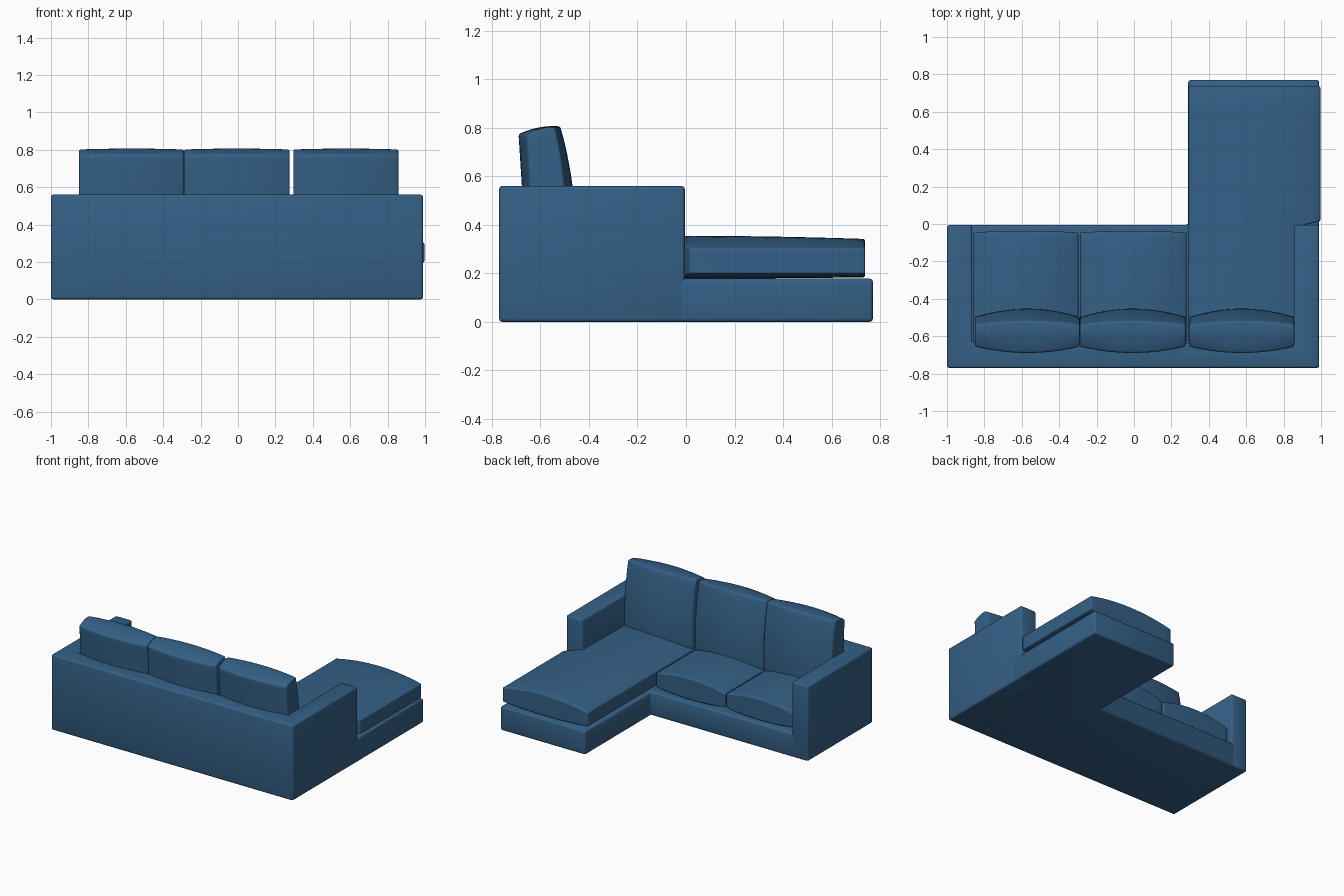
import bpy, bmesh, math

if "Cube" in bpy.data.objects:
    bpy.data.objects.remove(bpy.data.objects["Cube"])

fabric = bpy.data.materials.new("blue_fabric")
fabric.diffuse_color = (0.034, 0.117, 0.238, 1)
fabric.use_nodes = True
fabric.node_tree.nodes["Principled BSDF"].inputs["Base Color"].default_value = fabric.diffuse_color


def finish(name, bm, width):
    """Round the hard edges, then turn the bmesh into a smooth-shaded object."""
    bmesh.ops.recalc_face_normals(bm, faces=bm.faces)
    hard = [e for e in bm.edges if e.calc_face_angle(0) > math.radians(40)]
    bmesh.ops.bevel(bm, geom=hard, offset=width, segments=3, profile=0.5,
                    affect='EDGES', clamp_overlap=True)
    me = bpy.data.meshes.new(name)
    bm.to_mesh(me)
    bm.free()
    ob = bpy.data.objects.new(name, me)
    me.materials.append(fabric)
    bpy.context.collection.objects.link(ob)
    bpy.ops.object.select_all(action='DESELECT')
    ob.select_set(True)
    bpy.context.view_layer.objects.active = ob
    bpy.ops.object.shade_smooth_by_angle(angle=math.radians(40))


def slab(name, outline, height):
    """Extrude a floor outline upward from z = 0."""
    bm = bmesh.new()
    face = bm.faces.new([bm.verts.new((x, y, 0)) for x, y in outline])
    top = bmesh.ops.extrude_face_region(bm, geom=[face])["geom"]
    bmesh.ops.translate(bm, vec=(0, 0, height),
                        verts=[g for g in top if isinstance(g, bmesh.types.BMVert)])
    finish(name, bm, 0.014)


def cushion(name, shape, width=0.01):
    """Divided cube whose points (-1..1 each way) are moved by shape(u, v, w)."""
    bm = bmesh.new()
    bmesh.ops.create_cube(bm, size=2)
    bmesh.ops.subdivide_edges(bm, edges=bm.edges[:], cuts=12, use_grid_fill=True)
    for vert in bm.verts:
        vert.co = shape(*vert.co)
    finish(name, bm, width)


def mix(a, b, w):
    """Blend a..b for w in -1..1."""
    return a + (b - a) * (w + 1) / 2


# Arms and back as one U-shaped wall
slab("arms_and_back", [(-1, -0.77), (0.99, -0.77), (0.99, -0.005), (0.855, -0.005),
                       (0.855, -0.635), (-0.865, -0.635), (-0.865, -0.005), (-1, -0.005)], 0.56)

# L-shaped base, tucked into the arms
slab("base", [(-0.93, -0.7), (0.92, -0.7), (0.92, -0.1), (0.99, -0.1), (0.99, 0.77),
              (0.29, 0.77), (0.29, -0.005), (-0.93, -0.005)], 0.178)


# Seat cushions, crowned mostly across their width
def seat_height(u, v, w):
    crown = (1 - u * u) * (1 - 0.25 * v * v)
    return mix(0.198 - 0.02 * crown, 0.302 + 0.053 * crown, w)


def seat_shape(x0, x1):
    def shape(u, v, w):
        front = -0.045 + 0.008 * (1 - u * u)
        return mix(x0, x1, u), mix(-0.63, front, v), seat_height(u, v, w)
    return shape


for i, (x0, x1) in enumerate([(-0.86, -0.298), (-0.288, 0.28)]):
    cushion(f"seat_cushion_{i + 1}", seat_shape(x0, x1))


# Chaise cushion, widening in front of the right arm
def chaise_shape(u, v, w):
    t = (abs(v) - 1 / 13) * 13 / 12
    y = 0.015 + 0.722 * t if v > 0 else -0.015 - 0.615 * t
    x = mix(0.292, 0.996 if v > 0 else 0.87, u)
    return x, y, seat_height((x - 0.644) / 0.352, v, w)


cushion("chaise_cushion", chaise_shape)


# Back cushions, leaning back and thinner toward the sides
def back_shape(x0, x1):
    def shape(u, v, w):
        s = (v + 1) / 2
        front = -0.452 - 0.066 * s ** 2.2 - (0.048 - 0.026 * s) * u * u
        back = -0.66 - 0.03 * s + 0.034 * u * u
        y = mix(back, front, w)
        top = 0.79 + 0.016 * w + 0.005 * (1 - u * u) - 0.012 * w * w
        return mix(x0, x1, u), y, 0.3 + (top + 0.006 - 0.3) * s
    return shape


for i, (x0, x1) in enumerate([(-0.85, -0.29), (-0.288, 0.275), (0.296, 0.857)]):
    cushion(f"back_cushion_{i + 1}", back_shape(x0, x1), 0.014)
